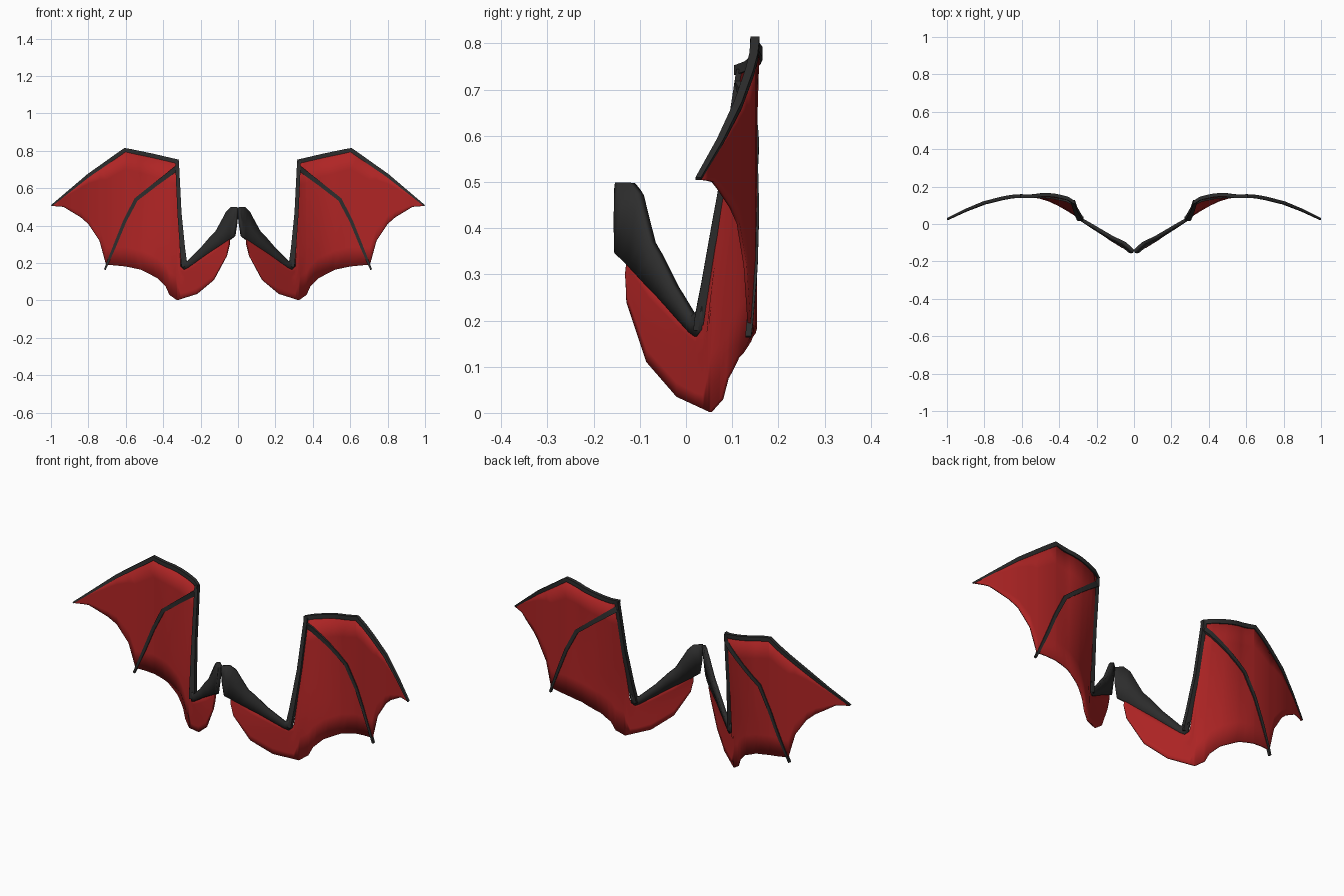
import bpy, bmesh
from mathutils import Vector

if "Cube" in bpy.data.objects:
    bpy.data.objects.remove(bpy.data.objects["Cube"])


def material(name, rgb):
    m = bpy.data.materials.new(name)
    m.diffuse_color = (*rgb, 1)
    m.use_nodes = True
    m.node_tree.nodes["Principled BSDF"].inputs["Base Color"].default_value = m.diffuse_color
    return m


RED = material("wing red", (0.43, 0.018, 0.018))
DARK = material("bone charcoal", (0.026, 0.026, 0.026))

# Bowed sweep of the wing: depth y along the span x
SWEEP = [(0, -.185), (.05, -.138), (.13, -.083), (.22, -.018), (.32, .05), (.36, .075),
         (.40, .098), (.45, .122), (.5, .138), (.55, .147), (.6, .15), (.65, .147),
         (.7, .138), (.8, .113), (.9, .073), (1, .025)]


def lerp(table, x):
    if x <= table[0][0]:
        return table[0][1]
    for (a, p), (b, q) in zip(table, table[1:]):
        if x <= b:
            return p + (q - p) * (x - a) / (b - a)
    return table[-1][1]


def surf(x, z):
    lean = max(0, min(1, (.55 - x) / .2))
    return Vector((x, lerp(SWEEP, x) + .12 * lean * max(0, z - .2), z))


def finish(name, bm, mat, thickness=None):
    bmesh.ops.recalc_face_normals(bm, faces=bm.faces)
    me = bpy.data.meshes.new(name)
    bm.to_mesh(me)
    bm.free()
    me.materials.append(mat)
    ob = bpy.data.objects.new(name, me)
    bpy.context.collection.objects.link(ob)
    bpy.context.view_layer.objects.active = ob
    ob.select_set(True)
    bpy.ops.object.shade_smooth_by_angle(angle=0.6)
    ob.select_set(False)
    if thickness:
        s = ob.modifiers.new("thickness", "SOLIDIFY")
        s.thickness, s.offset = thickness, 0
    ob.modifiers.new("other wing", "MIRROR").use_clip = False
    return ob


def sheet(name, low, high, mat, thickness, rows=6):
    """Skin between a lower and an upper outline, laid on the bowed surface."""
    a, b = low[0][0], low[-1][0]
    xs = sorted({round(x, 4) for x, _ in low + high + SWEEP if a <= x <= b})
    bm = bmesh.new()
    cols = []
    for x in xs:
        lo, hi = lerp(low, x), lerp(high, x)
        cols.append([bm.verts.new(surf(x, lo + (hi - lo) * i / rows)) for i in range(rows + 1)])
    for c, d in zip(cols, cols[1:]):
        for i in range(rows):
            bm.faces.new((c[i], d[i], d[i + 1], c[i + 1]))
    return finish(name, bm, mat, thickness)


def bone(name, path, depth, steps=4):
    """Tapered bar along (x, z, half width) points, laid on the bowed surface."""
    pts = []
    for p, q in zip(path, path[1:]):
        pts += [Vector(p).lerp(Vector(q), i / steps) for i in range(steps)]
    pts.append(Vector(path[-1]))
    bm = bmesh.new()
    rings = []
    for i, p in enumerate(pts):
        t = (pts[min(i + 1, len(pts) - 1)] - pts[max(i - 1, 0)]).xy.normalized()
        n = Vector((-t.y, t.x)) * p.z
        d = depth / 2 * min(1, .4 + p.z / .02)
        centre = surf(p.x, p.y)
        ring = [(n, -d), (n, d), (-n, d), (-n, -d)]
        rings.append([bm.verts.new(centre + Vector((o.x, y, o.y))) for o, y in ring])
    for r, s in zip(rings, rings[1:]):
        for i in range(4):
            bm.faces.new((r[i], r[(i + 1) % 4], s[(i + 1) % 4], s[i]))
    bm.faces.new(rings[0])
    bm.faces.new(rings[-1])
    return finish(name, bm, mat=DARK)


# Scalloped membrane
sheet("membrane",
      [(.046, .30), (.06, .24), (.13, .11), (.22, .035), (.325, .002), (.365, .03), (.385, .075),
       (.43, .12), (.52, .165), (.6, .182), (.705, .192), (.74, .32), (.80, .41), (.84, .445),
       (.89, .475), (.93, .5), (.955, .503), (.995, .505)],
      [(.046, .33), (.28, .18), (.305, .19), (.32, .46), (.33, .74), (.604, .805),
       (.8, .668), (.995, .51)],
      RED, .007)

# Broad shoulder plate tapering to the elbow
sheet("shoulder",
      [(.002, .485), (.010, .41), (.02, .345), (.05, .322), (.16, .25), (.265, .175),
       (.285, .165), (.302, .182)],
      [(.002, .498), (.035, .498), (.06, .472), (.085, .425), (.115, .37), (.14, .345),
       (.2, .275), (.27, .208), (.302, .23)],
      DARK, .018, rows=2)

# Forearm, leading edge and middle finger
bone("forearm", [(.286, .18, .016), (.297, .28, .014), (.313, .47, .011), (.326, .745, .01)], .022)
bone("leading_finger", [(.318, .742, .011), (.46, .775, .011), (.604, .805, .011),
                        (.8, .668, .009), (.997, .507, .004)], .02)
bone("middle_finger", [(.326, .708, .014), (.44, .622, .011), (.545, .54, .010),
                       (.605, .425, .009), (.66, .29, .008), (.712, .165, .005)], .02)
